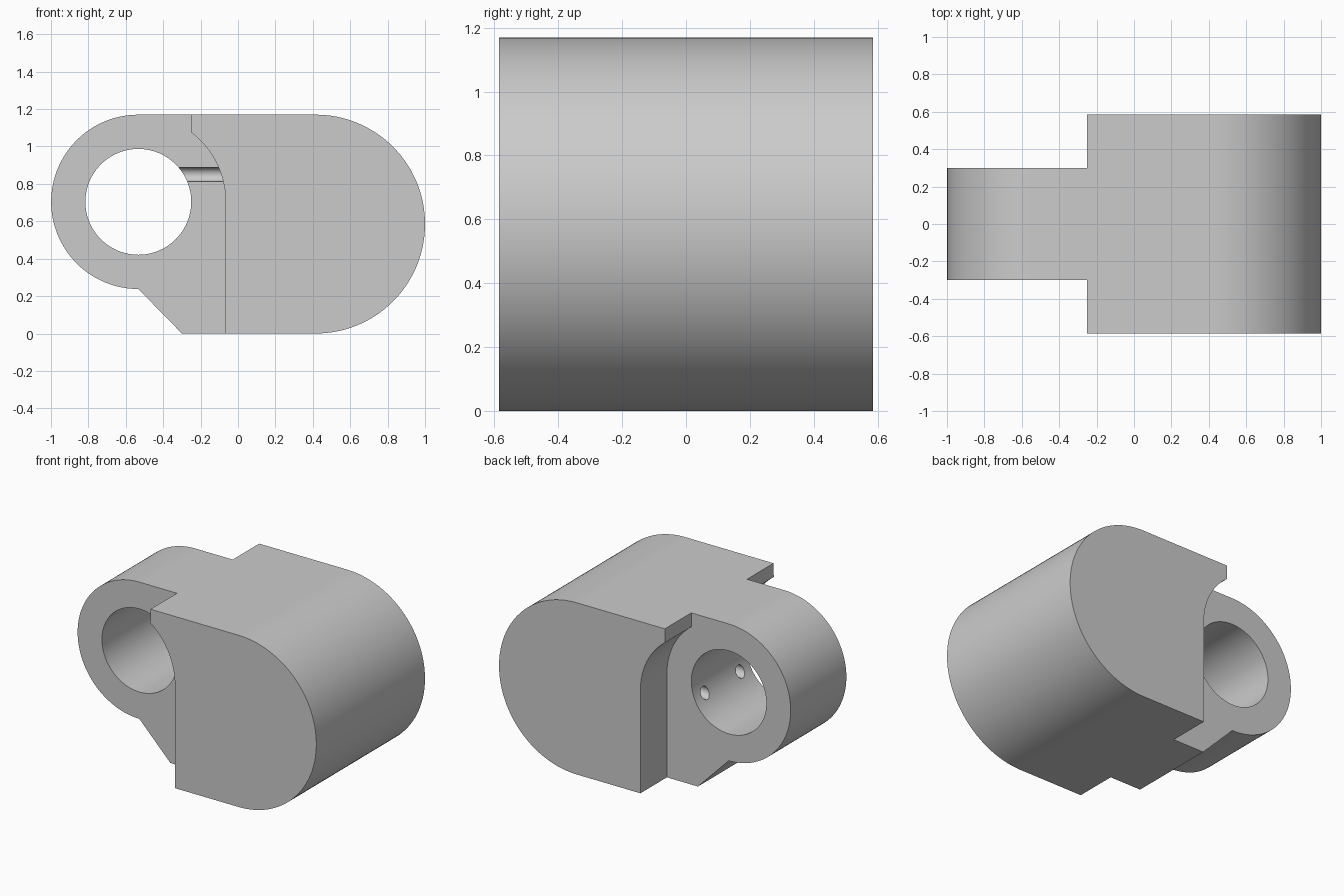
import bpy
from math import cos, sin, pi, radians, sqrt, atan2

cube = bpy.data.objects.get("Cube")
if cube:
    bpy.data.objects.remove(cube)

grey = bpy.data.materials.new("plain_grey")
grey.use_nodes = True
grey.diffuse_color = (0.6, 0.6, 0.6, 1)
grey.node_tree.nodes["Principled BSDF"].inputs["Base Color"].default_value = (0.6, 0.6, 0.6, 1)

# Main dimensions
TOP, HALF, LUG = 1.17, 0.585, 0.30
CX, CZ, RING = -0.533, 0.704, 0.467
HOLE, CAVITY = 0.283, 0.33


def arc(cx, cz, r, a0, a1, n=48):
    return [(cx + r * cos(a0 + (a1 - a0) * i / n), cz + r * sin(a0 + (a1 - a0) * i / n))
            for i in range(n + 1)]


def extrude(name, profile, y0, y1):
    """Solid made from an x-z profile pulled along y."""
    n = len(profile)
    verts = [(x, y, z) for y in (y0, y1) for x, z in profile]
    faces = [list(range(n)), list(range(2 * n - 1, n - 1, -1))]
    faces += [[i, i + n, (i + 1) % n + n, (i + 1) % n] for i in range(n)]
    mesh = bpy.data.meshes.new(name)
    mesh.from_pydata(verts, [], faces)
    mesh.materials.append(grey)
    ob = bpy.data.objects.new(name, mesh)
    bpy.context.collection.objects.link(ob)
    return ob


def bore(name, x0, x1, y, z, r):
    """Round cutter lying along x."""
    bpy.ops.mesh.primitive_cylinder_add(vertices=32, radius=r, depth=x1 - x0,
                                        location=((x0 + x1) / 2, y, z), rotation=(0, pi / 2, 0))
    ob = bpy.context.object
    ob.name = name
    ob.data.materials.append(grey)
    return ob


def combine(target, other, operation):
    mod = target.modifiers.new(operation, 'BOOLEAN')
    mod.operation, mod.solver, mod.object = operation, 'EXACT', other
    bpy.context.view_layer.objects.active = target
    bpy.ops.object.modifier_apply(modifier=mod.name)
    bpy.data.objects.remove(other)


# Wide body: rounded on one end, scooped round the lug on the other
lip = atan2(1.08 - CZ, 0.283)
body_profile = ([(-0.25, TOP)] + arc(CX, CZ, RING, lip, 0, 24) + [(CX + RING, 0)]
                + arc(1 - HALF, HALF, HALF, -pi / 2, pi / 2, 64))
housing = extrude("housing", body_profile, -HALF, HALF)

# Narrow lug with a rounded nose and sloping underside
lug_profile = (arc(CX, CZ, RING - 0.001, pi / 2, 3 * pi / 2, 64)
               + [(-0.30, 0), (0.2, 0), (0.2, TOP)])
combine(housing, extrude("lug", lug_profile, -LUG, LUG), 'UNION')

# Slot between the two ears, leaving a curved roof
roof_z = 0.934
start = pi - atan2(roof_z - CZ, sqrt(CAVITY ** 2 - (roof_z - CZ) ** 2))
end = atan2(0.17, 0.283)
slot_profile = ([(-1.1, roof_z)] + arc(CX, CZ, CAVITY, start, end, 40)
                + [(-0.25, 0.37), (CX, 0.37), (CX, 0.1), (-1.1, 0.1)])
combine(housing, extrude("slot", slot_profile, -0.235, 0.238), 'DIFFERENCE')

# Round opening through both ears
combine(housing, extrude("opening", arc(CX, CZ, HOLE, 0, 2 * pi, 96)[:-1], -0.5, 0.5), 'DIFFERENCE')

# Groove on the front ear, and blind holes in the wall of the slot
combine(housing, bore("groove", -0.35, -0.08, -LUG, 0.85, 0.038), 'DIFFERENCE')
for side in (-1, 1):
    combine(housing, bore("pin_hole", -0.3, 0.1, side * 0.19, 0.59, 0.04), 'DIFFERENCE')
combine(housing, bore("cable_hole", -0.3, 0.2, 0, 0.44, 0.09), 'DIFFERENCE')

bpy.ops.object.select_all(action='DESELECT')
housing.select_set(True)
bpy.context.view_layer.objects.active = housing
bpy.ops.object.shade_smooth_by_angle(angle=radians(25))
